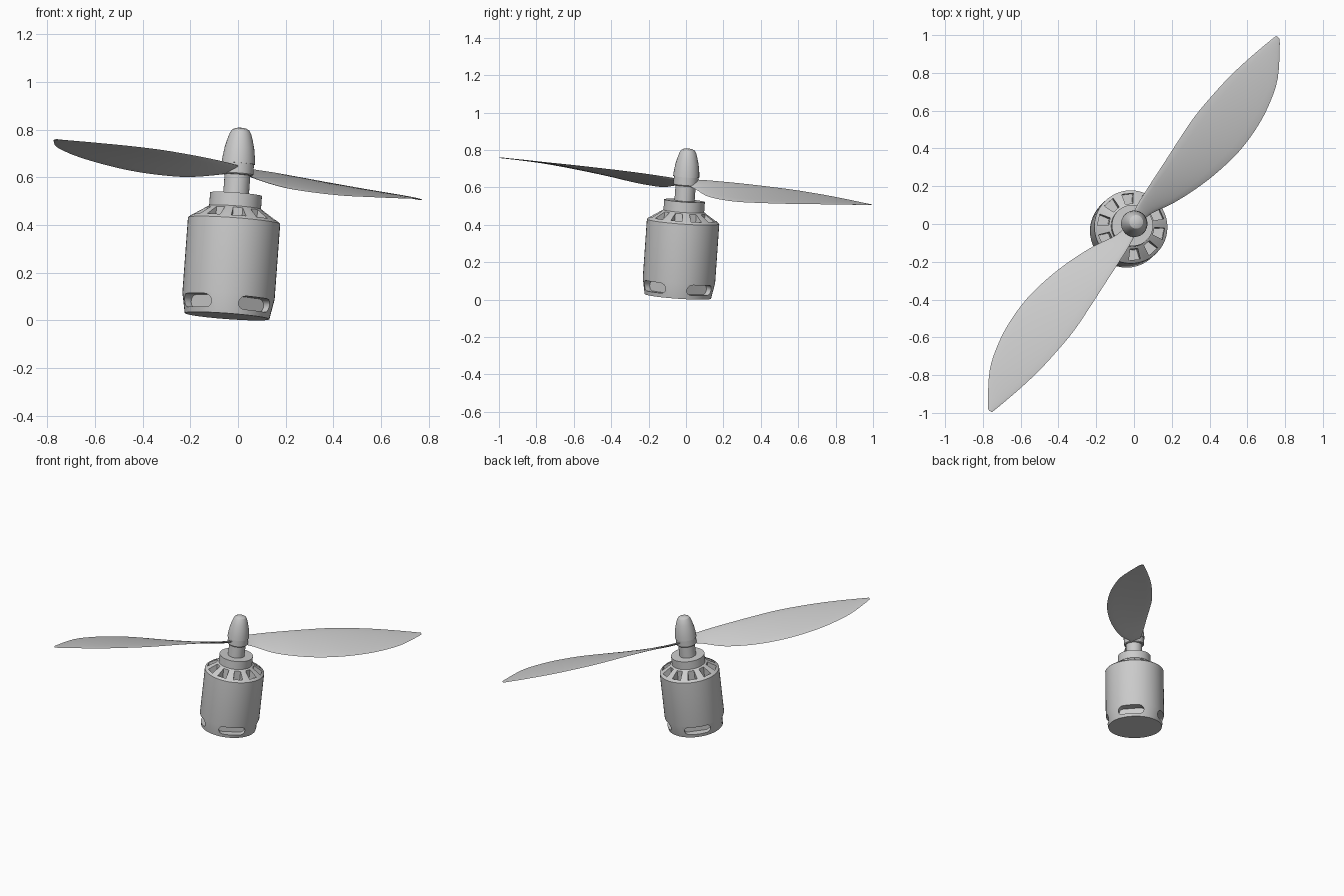
import bpy, bmesh
from math import sin, cos, pi, radians
from mathutils import Matrix, Vector

if "Cube" in bpy.data.objects:
    bpy.data.objects.remove(bpy.data.objects["Cube"], do_unlink=True)

grey = bpy.data.materials.new("light_grey")
grey.use_nodes = True
colour = (0.6, 0.6, 0.6, 1)
grey.diffuse_color = colour
grey.node_tree.nodes["Principled BSDF"].inputs["Base Color"].default_value = colour

# The whole unit leans on one tilted axis
axis = Vector((0.074, 0.07, 1))
base = Vector((0, 0, 0.64)) - axis * 0.622
TILT = Matrix.Translation(base) @ Vector((0, 0, 1)).rotation_difference(axis).to_matrix().to_4x4()


def finish(name, bm, smooth=30):
    bmesh.ops.recalc_face_normals(bm, faces=bm.faces)
    mesh = bpy.data.meshes.new(name)
    bm.to_mesh(mesh)
    bm.free()
    mesh.materials.append(grey)
    obj = bpy.data.objects.new(name, mesh)
    bpy.context.collection.objects.link(obj)
    obj.matrix_world = TILT
    activate(obj)
    bpy.ops.object.shade_smooth_by_angle(angle=radians(smooth))
    return obj


def activate(obj):
    bpy.ops.object.select_all(action="DESELECT")
    obj.select_set(True)
    bpy.context.view_layer.objects.active = obj


def skin(bm, rings):
    """Bridge closed rings of points and cap both ends."""
    rows = [[bm.verts.new(p) for p in ring] for ring in rings]
    n = len(rows[0])
    for a, b in zip(rows, rows[1:]):
        for i in range(n):
            j = (i + 1) % n
            bm.faces.new((a[i], a[j], b[j], b[i]))
    bm.faces.new(rows[0])
    bm.faces.new(rows[-1])


def turned(name, profile, sides=48):
    bm = bmesh.new()
    skin(bm, [[(r * cos(2 * pi * i / sides), r * sin(2 * pi * i / sides), z)
               for i in range(sides)] for r, z in profile])
    return finish(name, bm)


# Motor can with a chamfered foot and a sloping shoulder
can = turned("motor_can", [(0.178, 0), (0.194, 0.085), (0.194, 0.402), (0.188, 0.408), (0.11, 0.458)])

# Cutters: shoulder vents and rounded foot slots
bm = bmesh.new()
for k in range(10):
    turn = Matrix.Rotation(radians(-84 + 36 * k), 4, "Z")
    wedge = [(0.12, -0.02), (0.176, -0.031), (0.176, 0.031), (0.12, 0.02)]
    skin(bm, [[turn @ Vector((x, y, z)) for x, y in wedge] for z in (0.36, 0.5)])
for k in range(4):
    turn = Matrix.Rotation(radians(-49 + 90 * k), 4, "Z")
    pill = []
    for i in range(18):
        a = pi * (i % 9) / 8 - pi / 2 + (pi if i > 8 else 0)
        pill.append(((0.058 if i < 9 else -0.058) + 0.028 * cos(a), 0.05 + 0.028 * sin(a)))
    skin(bm, [[turn @ Vector((x, y, z)) for y, z in pill] for x in (0.13, 0.25)])
cutter = finish("vent_cutter", bm)
cutter.hide_render = True

cut = can.modifiers.new("vents", "BOOLEAN")
cut.object = cutter
cut.operation = "DIFFERENCE"
cut.solver = "EXACT"
activate(can)
bpy.ops.object.modifier_apply(modifier=cut.name)
bpy.data.objects.remove(cutter, do_unlink=True)
bpy.ops.object.shade_smooth_by_angle(angle=radians(25))

# Collar, shaft, hub and spinner
turned("collar", [(0.109, 0.45), (0.109, 0.514)])
turned("shaft", [(0.054, 0.51), (0.054, 0.61)])
turned("propeller_hub", [(0.062, 0.595), (0.066, 0.6), (0.066, 0.645)])
turned("spinner", [(0.07, 0.643), (0.068, 0.67), (0.062, 0.71), (0.053, 0.745), (0.044, 0.772),
                   (0.036, 0.785), (0.022, 0.792), (0.006, 0.794)])

# Blade stations: distance out, then offset and height of each edge
stations = [
    (0.0, -0.03, 0.008, 0.02, -0.01),
    (0.10, -0.048, 0.014, 0.04, -0.033),
    (0.22, -0.058, 0.018, 0.101, -0.055),
    (0.36, -0.067, 0.02, 0.154, -0.06),
    (0.50, -0.077, 0.02, 0.192, -0.057),
    (0.65, -0.084, 0.019, 0.216, -0.047),
    (0.80, -0.076, 0.016, 0.216, -0.036),
    (0.935, -0.062, 0.012, 0.196, -0.025),
    (1.08, -0.036, 0.007, 0.148, -0.013),
    (1.235, 0.0, 0.001, 0.045, -0.002),
    (1.255, 0.008, 0.001, 0.022, -0.001),
]


def refine(rows, steps=4):
    """Smooth the stations with a cardinal spline."""
    out = []
    for i in range(len(rows) - 1):
        quad = [rows[max(i - 1, 0)], rows[i], rows[i + 1], rows[min(i + 2, len(rows) - 1)]]
        for s in range(steps):
            t = s / steps
            out.append([b + t * ((c - a) / 2 + t * (a - 2.5 * b + 2 * c - d / 2
                        + t * (1.5 * (b - c) + (d - a) / 2))) for a, b, c, d in zip(*quad)])
    return out + [rows[-1]]


along, across = Vector((0.6, 0.8, 0)), Vector((0.8, -0.6, 0))


def section(row, count=8):
    u, v0, z0, v1, z1 = row
    thick = 0.008 * (1 - 0.75 * u / 1.255)
    ring = []
    for i in range(2 * count):
        a = pi * i / count
        t = (1 - cos(a)) / 2
        lift = thick * sin(a) + 0.04 * (v1 - v0) * t * (1 - t)
        ring.append(along * u + across * (v0 + (v1 - v0) * t)
                    + Vector((0, 0, 0.618 + z0 + (z1 - z0) * t + lift)))
    return ring


# Two opposite blades
for name, angle in (("blade_back", 0), ("blade_front", pi)):
    bm = bmesh.new()
    skin(bm, [section(row) for row in refine(stations)])
    bmesh.ops.rotate(bm, verts=bm.verts, cent=(0, 0, 0), matrix=Matrix.Rotation(angle, 3, "Z"))
    finish(name, bm, 50)
